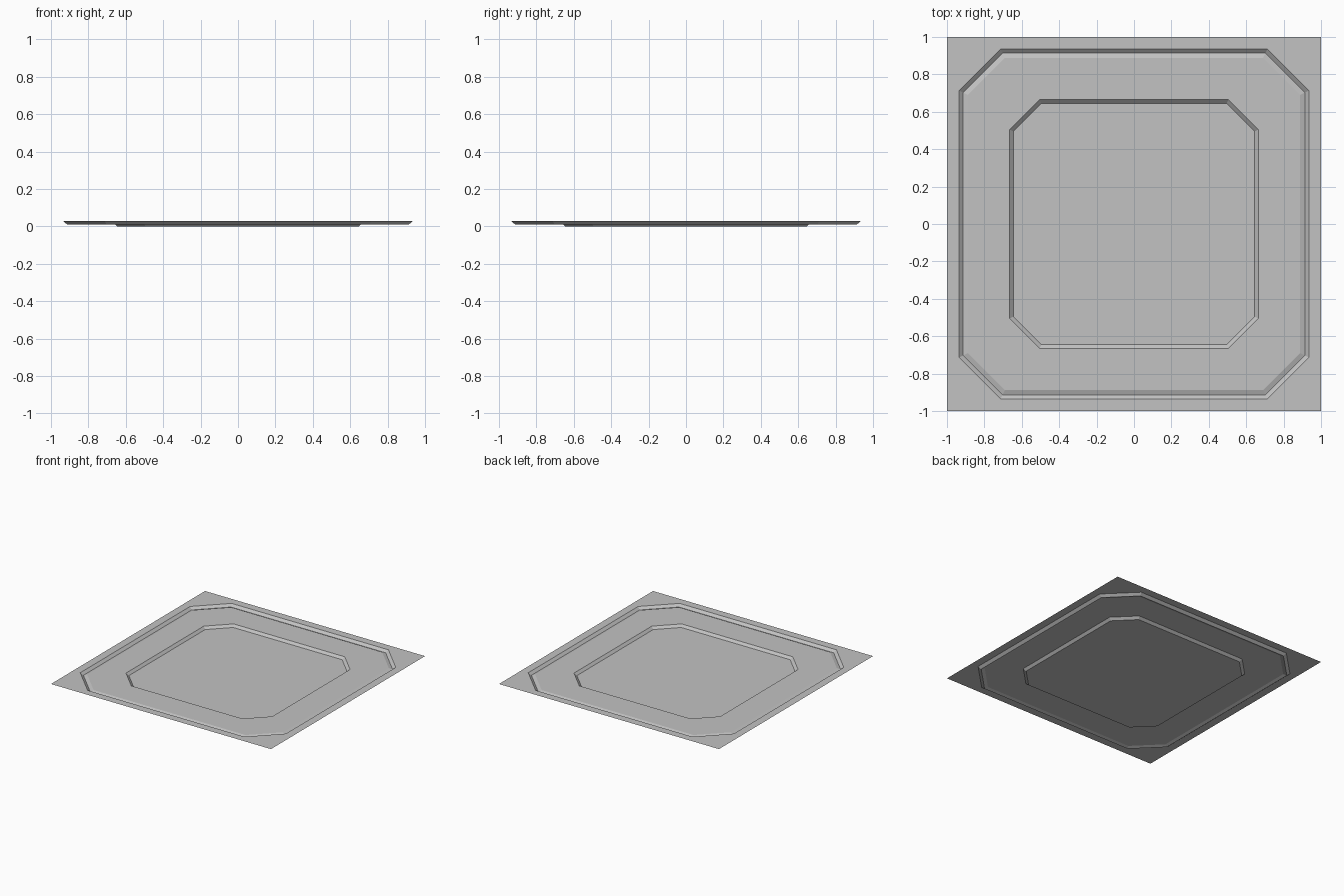
import bpy, bmesh

cube = bpy.data.objects.get("Cube")
if cube:
    bpy.data.objects.remove(cube, do_unlink=True)

# One plain grey for the whole pressed sheet
grey = bpy.data.materials.new("panel_grey")
grey.use_nodes = True
colour = (0.54, 0.54, 0.54, 1)
grey.diffuse_color = colour
grey.node_tree.nodes["Principled BSDF"].inputs["Base Color"].default_value = colour


def octagon(bm, r, c, z):
    """Chamfered square: half width r, straight edges running from -c to c."""
    pts = [(r, -c), (r, c), (c, r), (-c, r), (-r, c), (-r, -c), (-c, -r), (c, -r)]
    return [bm.verts.new((x, y, z)) for x, y in pts]


# Cross-section from the outer edge inward: half width, chamfer start, height
profile = [
    (1.0, 1.0, 0.029),      # square border
    (0.935, 0.713, 0.029),  # top of outer groove
    (0.913, 0.703, 0.010),  # bottom of outer groove
    (0.888, 0.690, 0.019),  # raised ring
    (0.665, 0.505, 0.019),  # top of centre recess
    (0.645, 0.495, 0.0),    # recessed floor
]

bm = bmesh.new()
rings = [octagon(bm, *p) for p in profile]
for outer, inner in zip(rings, rings[1:]):
    for i in range(8):
        j = (i + 1) % 8
        bm.faces.new((outer[i], outer[j], inner[j], inner[i]))
bm.faces.new(rings[-1])

# The border ring collapses to a true square at its corners
bmesh.ops.remove_doubles(bm, verts=bm.verts, dist=0.0005)

mesh = bpy.data.meshes.new("pressed_panel")
bm.to_mesh(mesh)
bm.free()
mesh.materials.append(grey)
panel = bpy.data.objects.new("pressed_panel", mesh)
bpy.context.collection.objects.link(panel)
